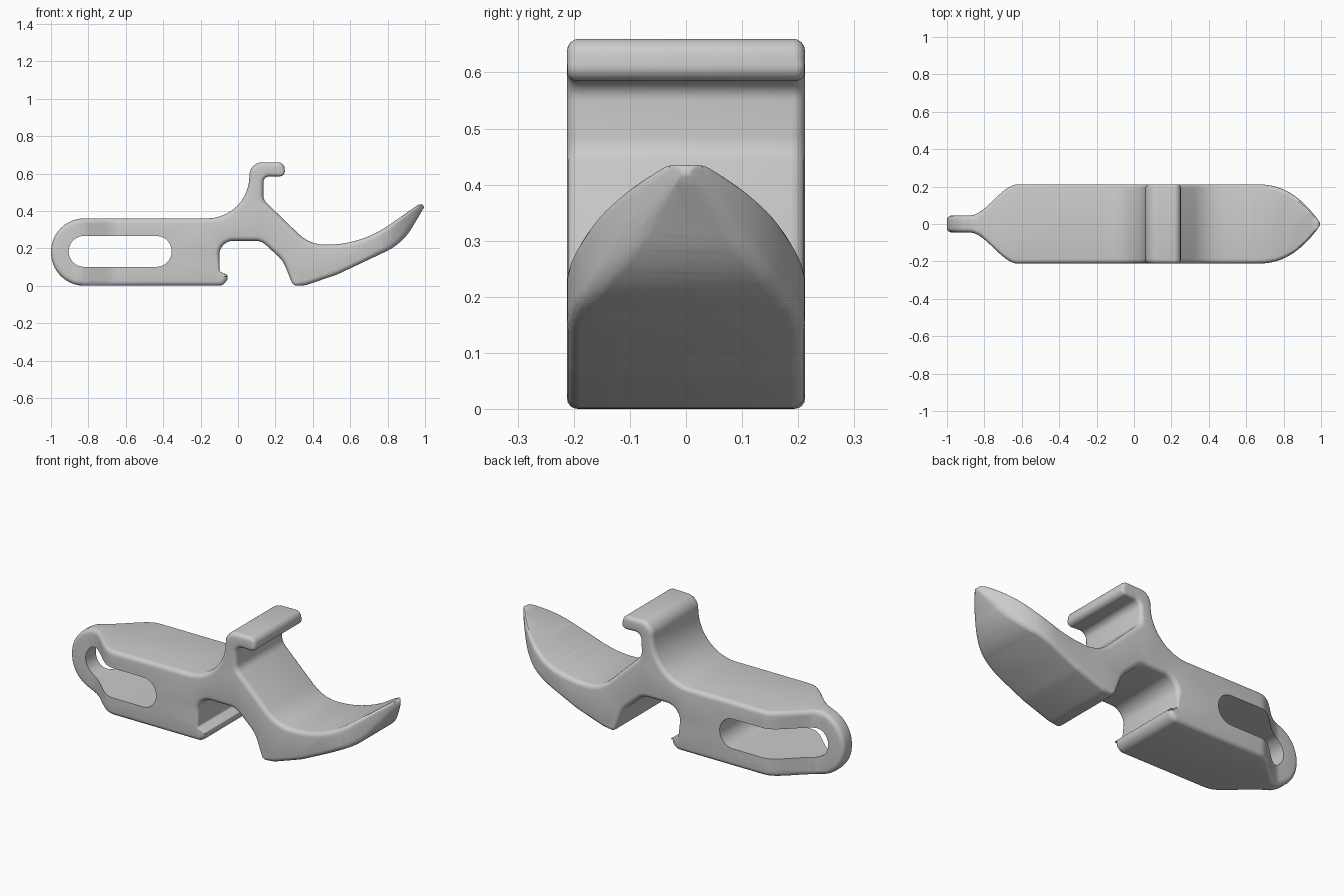
import bpy, bmesh, math
from mathutils import Vector

if "Cube" in bpy.data.objects:
    bpy.data.objects.remove(bpy.data.objects["Cube"])

HALF = 0.212     # half width of the body
ROUND = 0.025    # edge rounding


def rounded(corners):
    """Closed outline of (point, rim size); every (x, z, radius) corner becomes an arc."""
    out = []
    n = len(corners)
    for i, (x, z, r) in enumerate(corners):
        p = Vector((x, z))
        a = (Vector(corners[i - 1][:2]) - p).normalized()
        b = (Vector(corners[(i + 1) % n][:2]) - p).normalized()
        half = a.angle(b) / 2
        centre = p + (a + b).normalized() * (r / math.sin(half))
        start = p + a * (r / math.tan(half)) - centre
        end = p + b * (r / math.tan(half)) - centre
        sweep = math.atan2(start.x * end.y - start.y * end.x, start.dot(end))
        steps = 12 if r > 0.3 else max(3, math.ceil(abs(sweep) / math.radians(9)))
        for k in range(steps + 1):
            t = sweep * k / steps
            c, s = math.cos(t), math.sin(t)
            q = centre + Vector((start.x * c - start.y * s, start.x * s + start.y * c))
            out.append((q, min(ROUND, 0.6 * r)))
    return out


def plate(name, corners, half, rim=True):
    """Side outline extruded along y, with rounded rims on both faces."""
    pts = rounded(corners)
    n = len(pts)
    inward = []
    for i in range(n):
        d = ((pts[i][0] - pts[i - 1][0]).normalized()
             + (pts[(i + 1) % n][0] - pts[i][0]).normalized()).normalized()
        inward.append(Vector((-d.y, d.x)))
    arc = [math.radians(22.5 * k) for k in range(5)] if rim else [0]
    # rows of (inset, depth, side) from the front face to the back face
    rows = [(1 - math.cos(a), 1 - math.sin(a), -1) for a in reversed(arc)]
    rows += [(1 - math.cos(a), 1 - math.sin(a), 1) for a in arc]
    bm = bmesh.new()
    rings = []
    for inset, depth, side in rows:
        ring = []
        for (p, size), m in zip(pts, inward):
            q = p + m * (inset * size)
            ring.append(bm.verts.new((q.x, side * (half - depth * size), q.y)))
        rings.append(ring)
    for r0, r1 in zip(rings, rings[1:]):
        for i in range(n):
            bm.faces.new((r0[i - 1], r1[i - 1], r1[i], r0[i]))
    bm.faces.new(rings[0])
    bm.faces.new(rings[-1][::-1])
    bmesh.ops.recalc_face_normals(bm, faces=bm.faces)
    mesh = bpy.data.meshes.new(name)
    bm.to_mesh(mesh)
    bm.free()
    ob = bpy.data.objects.new(name, mesh)
    bpy.context.collection.objects.link(ob)
    return ob


def half_width(x):
    """Plan outline: narrow neck, full body, pointed blade."""
    if x < -0.62:
        t = max(0, (x + 0.88) / 0.26)
        return 0.045 + (HALF - 0.045) * t * t * (3 - 2 * t)
    if x > 0.65:
        return HALF * (1 - min(1, (x - 0.65) / 0.35) ** 2.4)
    return HALF


# body seen from the front
body = plate("opener_body", [
    (-1, 0, 0.178), (-0.055, 0, 0.05), (-0.055, 0.057, 0.006), (-0.1, 0.077, 0.01),
    (-0.1, 0.24, 0.075), (0.125, 0.24, 0.08), (0.24, 0.135, 0.15),
    (0.295, 0, 0.03), (0.36, 0.002, 0.1), (0.53, 0.06, 0.31),
    (0.88, 0.225, 0.33), (1.006, 0.437, 0.015), (0.967, 0.435, 0.03),
    (0.66, 0.222, 0.58), (0.385, 0.218, 0.2), (0.135, 0.46, 0.06),
    (0.135, 0.585, 0.035), (0.252, 0.585, 0.027), (0.247, 0.66, 0.035),
    (0.063, 0.66, 0.07), (0.054, 0.36, 0.225), (-1, 0.36, 0.178)], HALF)

# slot in the handle
slot = plate("slot_cutter", [(x, z, 0.081) for x, z in
             ((-0.905, 0.101), (-0.355, 0.101), (-0.355, 0.266), (-0.905, 0.266))], 0.5, False)
slot.hide_render = True
mod = body.modifiers.new("slot", 'BOOLEAN')
mod.operation = 'DIFFERENCE'
mod.solver = 'EXACT'
mod.object = slot
bpy.context.view_layer.objects.active = body
body.select_set(True)
bpy.ops.object.modifier_apply(modifier="slot")
bpy.data.objects.remove(slot)

# slice the neck and blade, then pull the sides in to the plan outline
bm = bmesh.new()
bm.from_mesh(body.data)
bmesh.ops.triangulate(bm, faces=bm.faces)
cuts = [-0.88 + 0.0173 * i for i in range(16)] + [0.65 + 0.0175 * i for i in range(20)]
for x in cuts:
    bmesh.ops.bisect_plane(bm, geom=bm.verts[:] + bm.edges[:] + bm.faces[:],
                           dist=1e-5, plane_co=(x, 0, 0), plane_no=(1, 0, 0))
for v in bm.verts:
    w = half_width(v.co.x)
    depth = HALF - abs(v.co.y)
    if depth < ROUND * 1.5:
        v.co.y = math.copysign(w - depth * min(1, w / 0.05), v.co.y)
    else:
        v.co.y *= w / HALF
bmesh.ops.remove_doubles(bm, verts=bm.verts, dist=0.0002)
bm.to_mesh(body.data)
bm.free()
bpy.ops.object.shade_smooth_by_angle(angle=math.radians(32))
